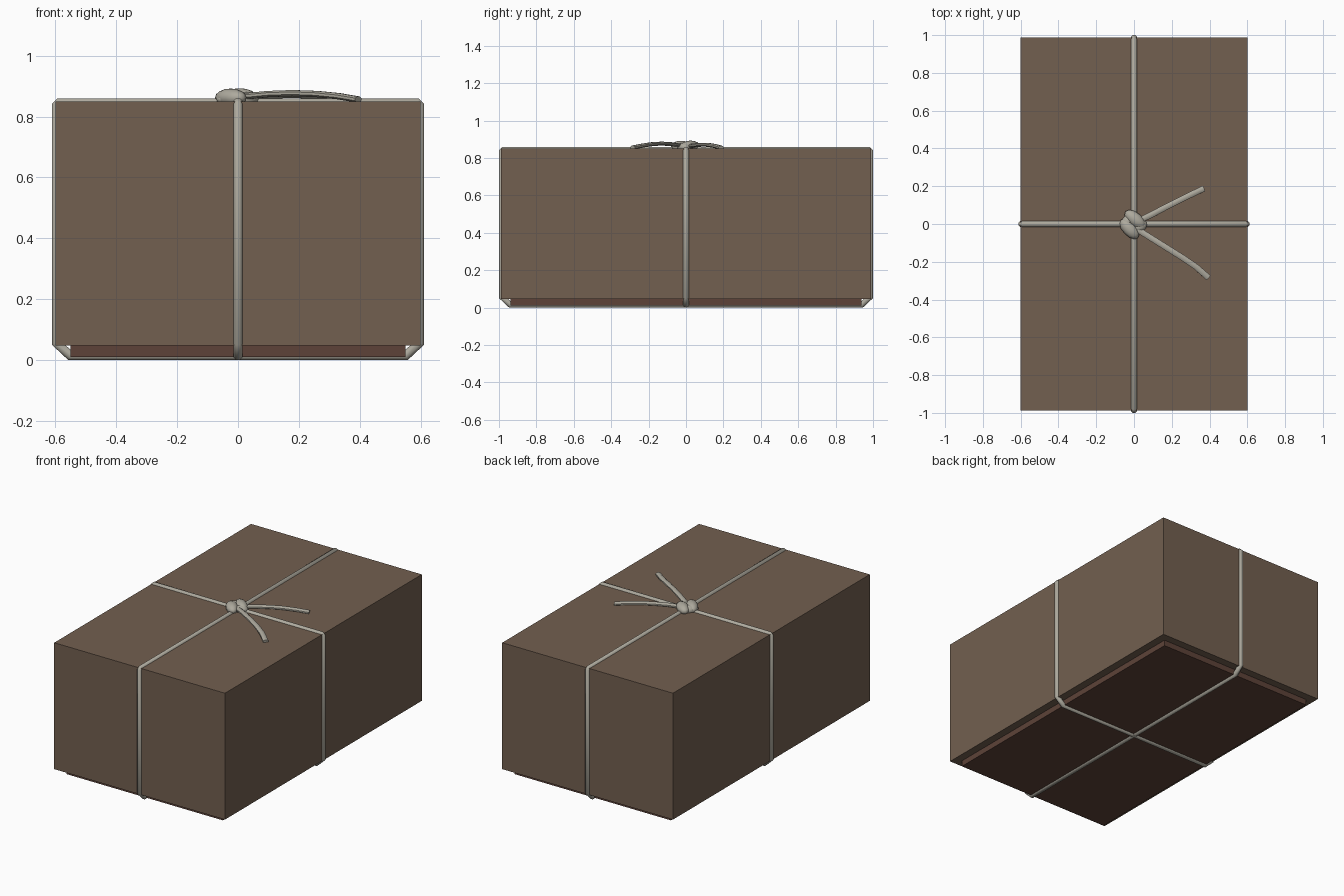
import bpy, bmesh
from math import sin, cos, tau, radians
from mathutils import Vector, Matrix

if "Cube" in bpy.data.objects:
    bpy.data.objects.remove(bpy.data.objects["Cube"])


def material(name, rgb):
    m = bpy.data.materials.new(name)
    m.diffuse_color = (*rgb, 1)
    m.use_nodes = True
    m.node_tree.nodes["Principled BSDF"].inputs["Base Color"].default_value = m.diffuse_color
    return m


LID = material("brown_card", (0.17, 0.115, 0.08))
BASE = material("dark_card", (0.11, 0.055, 0.04))
ROPE = material("grey_string", (0.42, 0.40, 0.34))


def finish(name, bm, mat, smooth=False):
    bmesh.ops.recalc_face_normals(bm, faces=bm.faces)
    me = bpy.data.meshes.new(name)
    bm.to_mesh(me)
    bm.free()
    me.materials.append(mat)
    ob = bpy.data.objects.new(name, me)
    bpy.context.collection.objects.link(ob)
    if smooth:
        bpy.ops.object.select_all(action='DESELECT')
        bpy.context.view_layer.objects.active = ob
        ob.select_set(True)
        bpy.ops.object.shade_smooth_by_angle(angle=radians(50))
    return ob


def box(name, hx, hy, z0, z1, mat):
    bm = bmesh.new()
    bmesh.ops.create_cube(bm, size=1, matrix=Matrix.Translation((0, 0, (z0 + z1) / 2))
                          @ Matrix.Diagonal((2 * hx, 2 * hy, z1 - z0, 1)))
    return finish(name, bm, mat)


def rope(name, pts, side, closed, rw=0.016, rt=0.016, sides=8):
    """Sweep an oval section along a path with mitred corners."""
    pts = [Vector(p) for p in pts]
    n = len(pts)
    bm = bmesh.new()
    rings = []
    for i, p in enumerate(pts):
        a = pts[i - 1] if closed or i else p
        b = pts[(i + 1) % n] if closed or i < n - 1 else p
        d0 = (p - a).normalized() if a != p else (b - p).normalized()
        d1 = (b - p).normalized() if b != p else d0
        t = (d0 + d1).normalized()
        s = (side - t * side.dot(t)).normalized()
        up = s.cross(t) / t.dot(d0)
        rings.append([bm.verts.new(p + s * rw * cos(tau * (k + .5) / sides)
                                   + up * rt * sin(tau * (k + .5) / sides))
                      for k in range(sides)])
    for i in range(n if closed else n - 1):
        r, q = rings[i], rings[(i + 1) % n]
        for k in range(sides):
            j = (k + 1) % sides
            bm.faces.new((r[k], r[j], q[j], q[k]))
    if not closed:
        bm.faces.new(rings[0])
        bm.faces.new(rings[-1])
    return finish(name, bm, ROPE, True)


# Box: overhanging lid and the tray showing beneath it
box("lid", 0.60, 0.988, 0.047, 0.85, LID)
box("tray", 0.55, 0.938, 0.01, 0.06, BASE)

# String loops, cutting in under the lid edge at the bottom
for name, h, axis in (("string_across", 0.597, 0), ("string_lengthwise", 0.985, 1)):
    half = [(h - 0.045, 0.015), (h, 0.057), (h, 0.836), (h - 0.009, 0.845)]
    loop = half + [(-a, z) for a, z in reversed(half)]
    path = [(a, 0, z) if axis == 0 else (0, a, z) for a, z in loop]
    rope(name, path, Vector((0, 1, 0) if axis == 0 else (1, 0, 0)), True)

# Knot: squashed overlapping turns of string
for name, loc, radii, turn in (
        ("knot_upper_turn", (0.006, 0.024, 0.863), (0.067, 0.036, 0.030), -40),
        ("knot_lower_turn", (-0.024, -0.026, 0.862), (0.066, 0.036, 0.030), -48),
        ("knot_left_turn", (-0.035, 0.008, 0.858), (0.052, 0.032, 0.026), 62),
        ("knot_right_turn", (0.030, -0.012, 0.858), (0.042, 0.032, 0.024), 35)):
    bm = bmesh.new()
    bmesh.ops.create_uvsphere(bm, u_segments=12, v_segments=8, radius=1,
                              matrix=Matrix.Translation(loc)
                              @ Matrix.Rotation(radians(turn), 4, 'Z')
                              @ Matrix.Diagonal((*radii, 1)))
    finish(name, bm, ROPE, True)

# Loose string ends
tails = {
    "string_end_back": [(0.02, 0.015, 0.862), (0.09, 0.048, 0.868), (0.16, 0.085, 0.871),
                        (0.23, 0.12, 0.870), (0.30, 0.155, 0.864), (0.37, 0.188, 0.855)],
    "string_end_front": [(0.02, -0.03, 0.866), (0.10, -0.08, 0.874), (0.18, -0.13, 0.877),
                         (0.26, -0.18, 0.874), (0.33, -0.228, 0.867), (0.395, -0.285, 0.856)],
}
for name, pts in tails.items():
    d = Vector(pts[-1]) - Vector(pts[0])
    rope(name, pts, Vector((-d.y, d.x, 0)).normalized(), False, 0.017, 0.011)
